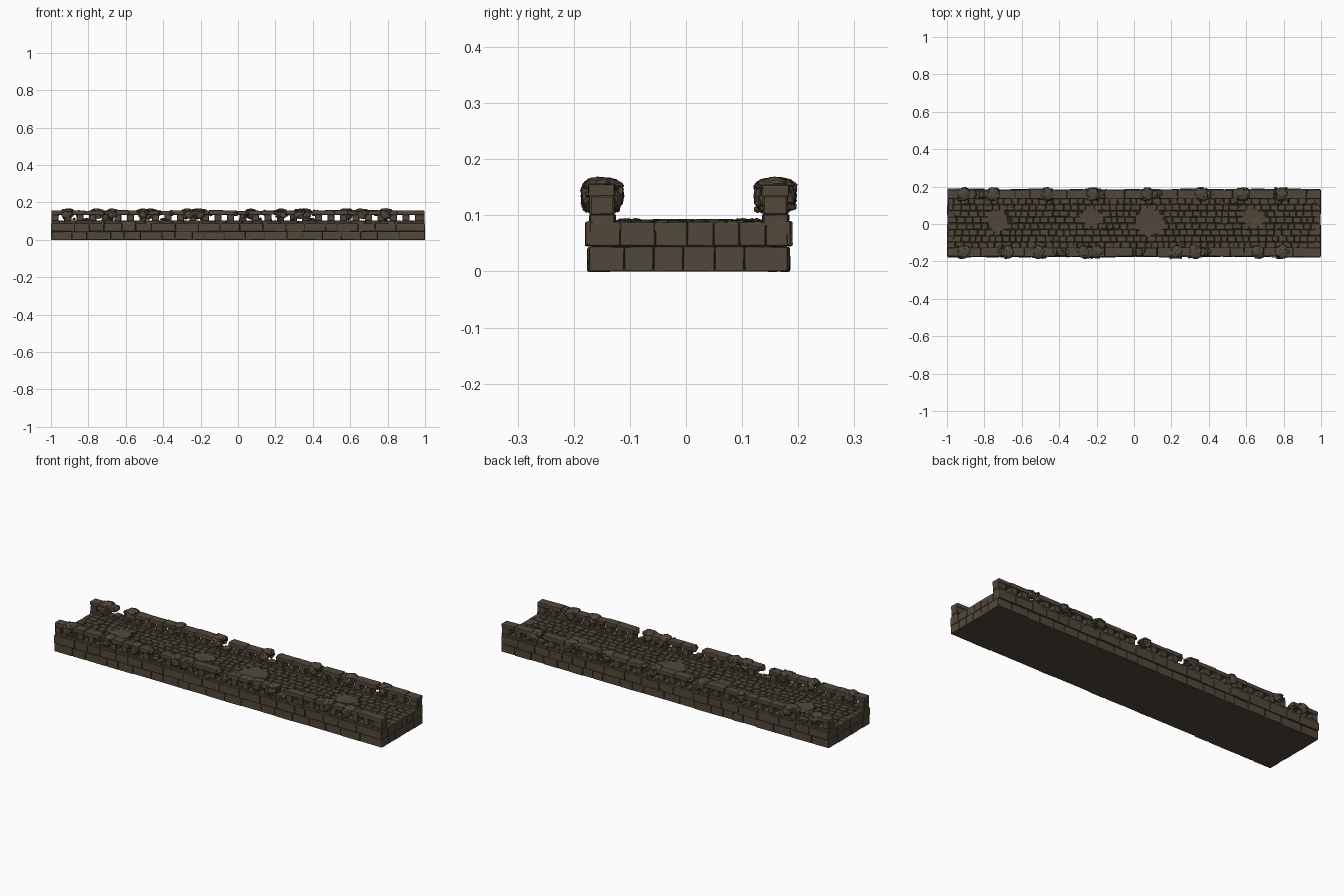
import bpy, bmesh, math, random
from mathutils import Vector, Matrix, noise

if "Cube" in bpy.data.objects:
    bpy.data.objects.remove(bpy.data.objects["Cube"])

random.seed(7)
R = random.uniform
YC = 0.005            # centre line of the masonry
Y0, Y1 = -0.172, 0.182


def material(name, rgb):
    m = bpy.data.materials.new(name)
    m.diffuse_color = (*rgb, 1)
    m.use_nodes = True
    m.node_tree.nodes["Principled BSDF"].inputs["Base Color"].default_value = m.diffuse_color
    return m


STONE = material("brown stone", (0.082, 0.064, 0.043))
MORTAR = material("dark mortar", (0.022, 0.018, 0.013))


def finish(bm, name, mat, bevel=0.0, segments=1):
    me = bpy.data.meshes.new(name)
    bm.to_mesh(me)
    bm.free()
    ob = bpy.data.objects.new(name, me)
    bpy.context.collection.objects.link(ob)
    me.materials.append(mat)
    if bevel:
        b = ob.modifiers.new("worn edges", 'BEVEL')
        b.width, b.segments, b.limit_method = bevel, segments, 'NONE'
    return ob


def block(bm, x0, x1, y0, y1, z0, z1, jit=0.0, rot=0.0):
    c = Vector(((x0 + x1) / 2, (y0 + y1) / 2, (z0 + z1) / 2))
    m = Matrix.Translation(c) @ Matrix.Rotation(rot, 4, 'Y') @ Matrix.Diagonal((x1 - x0, y1 - y0, z1 - z0, 1))
    for v in bmesh.ops.create_cube(bm, size=1, matrix=m)['verts']:
        v.co += Vector((R(-jit, jit), R(-jit, jit), R(-jit, jit)))


def rock(bm, c, size, rough=0.35, sub=2):
    seed = Vector((R(0, 50), R(0, 50), R(0, 50)))
    for v in bmesh.ops.create_icosphere(bm, subdivisions=sub, radius=1)['verts']:
        d = v.co.normalized()
        r = 1 + rough * noise.noise(d * 2.2 + seed)
        v.co = Vector((c[0] + d.x * r * size[0], c[1] + d.y * r * size[1], c[2] + d.z * r * size[2]))


def spans(a, b, lo, hi):
    """Split a..b into random lengths between lo and hi."""
    cuts = [a]
    while b - cuts[-1] > hi * 1.3:
        cuts.append(cuts[-1] + R(lo, hi))
    cuts.append(b)
    return list(zip(cuts, cuts[1:]))


# core behind the joints, and the flat underside
bm = bmesh.new()
block(bm, -0.992, 0.992, Y0 + 0.005, Y1 - 0.005, 0.003, 0.083)
finish(bm, "mortar_core", MORTAR)
bm = bmesh.new()
block(bm, -0.995, 0.995, Y0 + 0.003, Y1 - 0.003, 0.0, 0.006)
finish(bm, "underside_slab", STONE)

# big facing blocks in two courses on both long sides
G = 0.0012
for side, name in ((-1, "front_wall_blocks"), (1, "back_wall_blocks")):
    bm = bmesh.new()
    for z0, z1, out in ((0.0, 0.044, 0.002), (0.044, 0.09, 0.006)):
        for a, b in spans(-0.998, 0.998, 0.06, 0.13):
            face = (Y0 if side < 0 else Y1) + side * (out + R(-0.003, 0.002))
            ya, yb = sorted((face, face - side * 0.04))
            block(bm, a + G, b - G, ya, yb, z0 + (G if z0 else 0), z1 - G, 0.0008)
    finish(bm, name, STONE, 0.003, 2)

# end faces
for side, name in ((-1, "left_end_blocks"), (1, "right_end_blocks")):
    bm = bmesh.new()
    for z0, z1 in ((0.0, 0.044), (0.044, 0.088)):
        for a, b in spans(Y0, Y1, 0.045, 0.066):
            xa, xb = sorted((side * 0.96, side * (0.998 + R(-0.002, 0.002))))
            block(bm, xa, xb, a + G / 2, b - G / 2, z0 + (G if z0 else 0), z1, 0.0006)
    finish(bm, name, STONE, 0.0025, 2)

# worn patches in the deck: (x, y, radius x, radius y)
PATCHES = [(-0.73, 0.02, 0.06, 0.06), (-0.23, 0.035, 0.065, 0.045),
           (0.085, 0.01, 0.085, 0.075), (0.64, 0.035, 0.065, 0.05)]


def in_patch(x, y):
    return any(((x - px) / rx) ** 2 + ((y - py) / ry) ** 2 < 0.8 for px, py, rx, ry in PATCHES)


# paving stones
bm = bmesh.new()
rows = 8
ya, yb = -0.13, 0.138
for r in range(rows):
    h = (yb - ya) / rows
    y = ya + r * h
    for a, b in spans(-0.997, 0.997, 0.03, 0.052):
        if in_patch((a + b) / 2, y + h / 2):
            continue
        block(bm, a + G, b - G, y + G, y + h - G, 0.07, 0.0895 + R(-0.0015, 0.002), 0.0012)
finish(bm, "deck_paving", STONE, 0.0022)

# jagged smooth patches
bm = bmesh.new()
for px, py, rx, ry in PATCHES:
    n = 26
    rim = []
    for i in range(n):
        t = 2 * math.pi * i / n
        k = R(0.84, 1.1)
        rim.append((px + rx * k * math.cos(t), py + ry * k * math.sin(t)))
    top = [bm.verts.new((x, y, 0.0915 + R(0, 0.002))) for x, y in rim]
    low = [bm.verts.new((x, y, 0.08)) for x, y in rim]
    mid = bm.verts.new((px, py, 0.0895))
    for i in range(n):
        j = (i + 1) % n
        bm.faces.new((mid, top[i], top[j]))
        bm.faces.new((top[i], low[i], low[j], top[j]))
finish(bm, "worn_deck_patches", STONE)

# parapets: sill, piers between openings, coping, with broken gaps
STEP, FIRST, COUNT = 0.067, -0.944, 29
GAPS = {-1: (0.375, 0.02, -0.39, -0.69), 1: (-0.82, -0.18, 0.11, 0.385, 0.775)}
LUMPS = {-1: (-0.91, -0.67, -0.51, -0.27, -0.2, 0.23, 0.33, 0.66, 0.79),
         1: (-0.91, -0.755, -0.465, -0.22, 0.07, 0.36, 0.58, 0.79)}
WALL = {-1: (Y0, -0.127), 1: (0.136, Y1)}
for side, label in ((-1, "front"), (1, "back")):
    y0, y1 = WALL[side]
    gaps = sorted(GAPS[side])

    def broken(x, w=0.03):
        return any(abs(x - g) < w for g in gaps)

    bm = bmesh.new()
    for a, b in spans(-0.998, 0.998, 0.05, 0.1):
        block(bm, a + G / 2, b - G / 2, y0 + R(0, .002), y1 + R(-.001, .002), 0.08, 0.102, 0.0008)
    finish(bm, label + "_parapet_sill", STONE, 0.002)

    bm = bmesh.new()
    for i in range(-1, COUNT):
        a = max(FIRST + i * STEP + 0.015, -0.998)
        b = FIRST + (i + 1) * STEP - 0.015
        if i == COUNT - 1:
            b = 0.998
        top = R(0.108, 0.122) if broken((a + b) / 2, 0.024) else 0.136
        block(bm, a, b, y0 + 0.001, y1 - 0.001, 0.1, top, 0.001)
    finish(bm, label + "_parapet_piers", STONE, 0.003)

    bm = bmesh.new()
    edges = [-0.998] + [e for g in gaps for e in (g - 0.028, g + 0.028)] + [0.998]
    for s in range(0, len(edges), 2):
        for a, b in spans(edges[s], edges[s + 1], 0.06, 0.12):
            block(bm, a + G / 2, b - G / 2, y0 - 0.001 + R(-.001, .001), y1 + 0.001 + R(-.001, .001),
                  0.134, 0.156 + R(-0.002, 0.002), 0.0012, R(-0.01, 0.01))
    finish(bm, label + "_parapet_coping", STONE, 0.003, 2)

    # rough clumps of rubble hanging over the parapet
    bm = bmesh.new()
    yc = (y0 + y1) / 2
    for x in LUMPS[side]:
        big = R(0.85, 1.1)
        rock(bm, (x, yc, 0.153), (0.034 * big, 0.033, 0.014), 0.3, 3)
        for k in (-1, 1):
            rock(bm, (x + R(-.01, .01), yc + k * 0.025, 0.135), (0.025 * big, 0.012, 0.023), 0.5)
        for _ in range(7):
            k = random.choice((-1, 1))
            q = R(0.005, 0.009)
            rock(bm, (x + R(-.034, .034), yc + k * R(0.02, 0.032), R(0.11, 0.157)), (q * 1.3, q, q), 0.5, 1)
    # broken stones beside each gap
    for g in gaps:
        for k in (-1, 1):
            rock(bm, (g + k * 0.034, yc, 0.143), (0.016, 0.026, 0.016), 0.5)
        rock(bm, (g + R(-.01, .01), yc, 0.108), (0.02, 0.02, 0.01), 0.5)
    finish(bm, label + "_rubble_clumps", STONE)

# loose chips on the deck
bm = bmesh.new()
for _ in range(60):
    q = R(0.003, 0.007)
    rock(bm, (R(-0.95, 0.95), random.choice((-1, 1)) * R(0.085, 0.122) + YC, 0.091), (q, q, q * 0.6), 0.4, 1)
finish(bm, "loose_chips", STONE)
